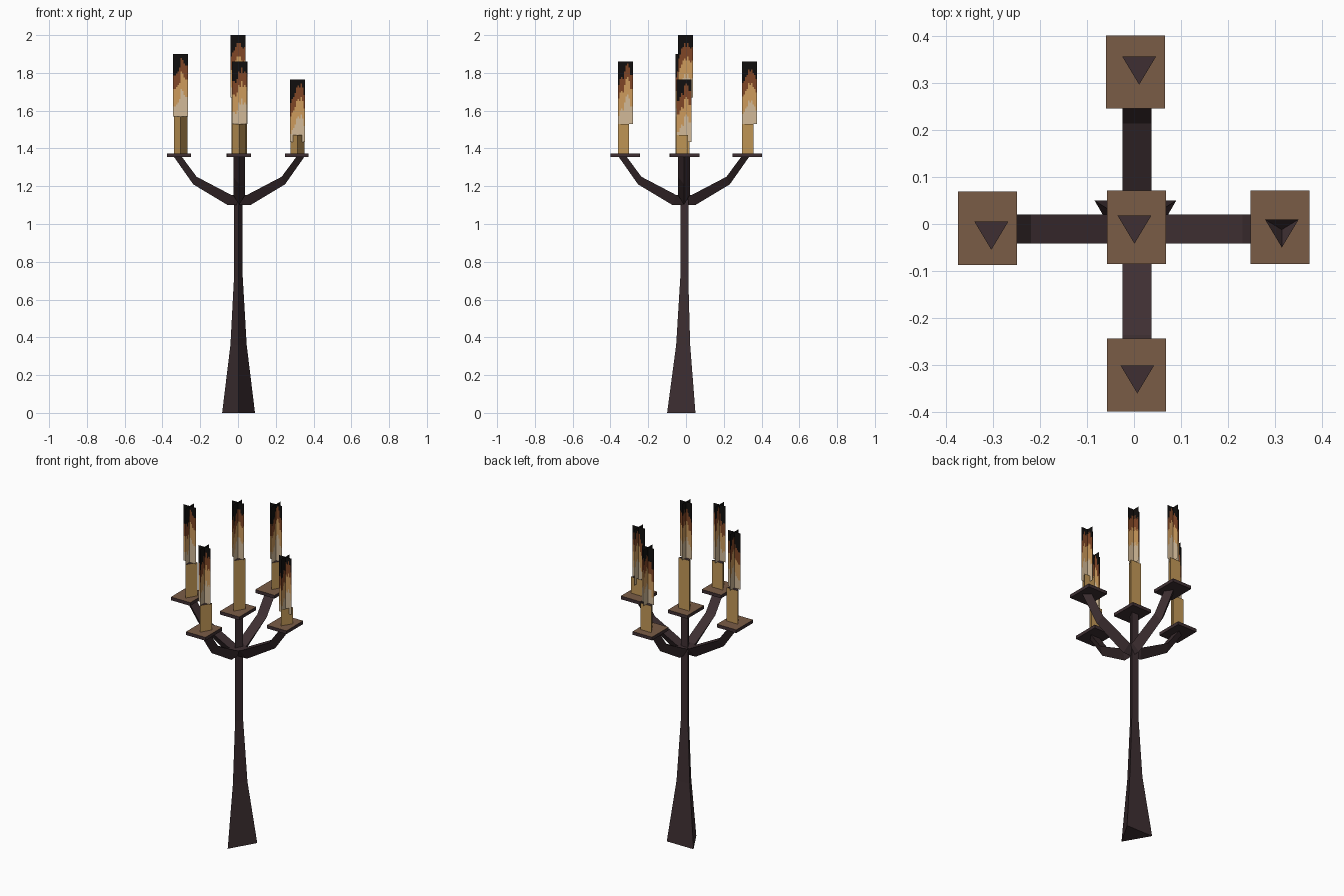
import bpy, random
from mathutils import Vector

if "Cube" in bpy.data.objects:
    bpy.data.objects.remove(bpy.data.objects["Cube"])

random.seed(4)


def mat(name, r, g, b):
    """Flat material from an sRGB colour (0-255)."""
    m = bpy.data.materials.new(name)
    lin = [((c / 255 + 0.055) / 1.055) ** 2.4 if c > 10 else c / 255 / 12.92 for c in (r, g, b)]
    m.diffuse_color = (*lin, 1)
    m.use_nodes = True
    m.node_tree.nodes["Principled BSDF"].inputs["Base Color"].default_value = m.diffuse_color
    return m


IRON = mat("dark_iron", 62, 47, 50)
BROWN = mat("tray_brown", 122, 92, 70)
WAX = mat("tan_wax", 196, 153, 88)
BLACK = mat("soot_black", 17, 15, 14)
RUST = mat("rust_flame", 128, 70, 38)
AMBER = mat("amber_flame", 205, 155, 92)
CREAM = mat("cream_flame", 210, 186, 152)


def make(name, verts, faces, mats, rule=None):
    me = bpy.data.meshes.new(name)
    me.from_pydata(verts, [], faces)
    for m in mats:
        me.materials.append(m)
    me.update()
    if rule:
        for p in me.polygons:
            p.material_index = rule(p)
    ob = bpy.data.objects.new(name, me)
    bpy.context.collection.objects.link(ob)
    return ob


def loft(name, rings, mats, rule=None):
    """Skin a list of equal-sized rings and cap both ends."""
    n = len(rings[0])
    verts = [v for r in rings for v in r]
    faces = [(k * n + i, k * n + (i + 1) % n, (k + 1) * n + (i + 1) % n, (k + 1) * n + i)
             for k in range(len(rings) - 1) for i in range(n)]
    faces += [tuple(reversed(range(n))), tuple(range(len(verts) - n, len(verts)))]
    return make(name, verts, faces, mats, rule)


def triangle(x, y0, y1, half, z):
    """Counter-clockwise triangle with its point toward the front."""
    return [(x, y0, z), (x + half, y1, z), (x - half, y1, z)]


# Three-sided tapering stem
loft("stem", [triangle(0.003, -0.10, 0.05, 0.087, 0),
              triangle(0.003, -0.052, 0.022, 0.043, 0.36),
              triangle(0.002, -0.03, 0.012, 0.023, 0.72),
              triangle(0.002, -0.03, 0.012, 0.023, 1.36)], [IRON])

# Four bent arms: flat top, ridge underneath
HUB = Vector((0.006, -0.011, 0))
TOP = [(-0.01, 1.153), (0.04, 1.153), (0.225, 1.25), (0.305, 1.358)]
RIDGE = [(-0.01, 1.10), (0.06, 1.10), (0.243, 1.21), (0.347, 1.358)]
for name, d in (("right_arm", (1, 0)), ("left_arm", (-1, 0)),
                ("back_arm", (0, 1)), ("front_arm", (0, -1))):
    out = Vector((*d, 0))
    side = Vector((-d[1], d[0], 0)) * 0.031
    up = Vector((0, 0, 1))
    rings = []
    for (a, za), (b, zb) in zip(TOP, RIDGE):
        t = HUB + out * a + up * za
        rings.append([t - side, t + side, HUB + out * b + up * zb])
    loft(name, rings, [IRON])


def box_ring(x, y, hx, hy, z):
    return [(x - hx, y - hy, z), (x + hx, y - hy, z), (x + hx, y + hy, z), (x - hx, y + hy, z)]


def flame_card(name, x, y, z, axis, nu=10, nv=32, w=0.08, h=0.33):
    """Upright flame sheet divided into cells, coloured by height and distance from its core."""
    verts = []
    for j in range(nv + 1):
        for i in range(nu + 1):
            o = (i / nu - 0.5) * w
            verts.append((x + o * (axis == 0), y + o * (axis == 1), z + h * j / nv))
    r = nu + 1
    faces = [(j * r + i, j * r + i + 1, (j + 1) * r + i + 1, (j + 1) * r + i)
             for j in range(nv) for i in range(nu)]
    jitter = [random.uniform(-0.07, 0.07) for _ in range(nu)]

    def rule(p):
        i, j = p.index % nu, p.index // nu
        s = (j + 0.5) / nv + 0.5 * abs((i + 0.5) / nu - 0.65) + jitter[i]
        return sum(s > limit for limit in (0.42, 0.70, 0.92))

    make(name, verts, faces, [CREAM, AMBER, RUST, BLACK], rule)


# Trays, candles and flames: tray centre, candle centre, candle top
SETS = {
    "centre": ((0.005, -0.007), (0.001, -0.012), 1.67),
    "left": ((-0.312, -0.009), (-0.304, -0.025), 1.57),
    "right": ((0.311, -0.007), (0.315, -0.020), 1.47),
    "back": ((0.003, 0.324), (0.011, 0.327), 1.53),
    "front": ((0.005, -0.322), (0.007, -0.331), 1.53),
}
for name, ((tx, ty), (cx, cy), top) in SETS.items():
    loft(name + "_tray", [box_ring(tx, ty, 0.063, 0.078, z) for z in (1.355, 1.374)],
         [IRON, BROWN], lambda p: int(p.normal.z > 0.9))
    rings = [triangle(cx, cy - 0.03, cy + 0.03, 0.036, z) for z in (1.37, top)]
    flame_z = top
    if name == "right":
        # Melted candle with a hollow top
        rings.append([(cx, cy + 0.008, 1.435)] * 3)
        flame_z = 1.435
        loft(name + "_candle", rings, [WAX, IRON], lambda p: int(p.normal.z > 0.2))
    else:
        loft(name + "_candle", rings, [WAX, IRON], lambda p: int(p.normal.z > 0.9))
    for axis in (0, 1):
        flame_card(f"{name}_flame_{axis + 1}", cx, cy + 0.01, flame_z, axis)
